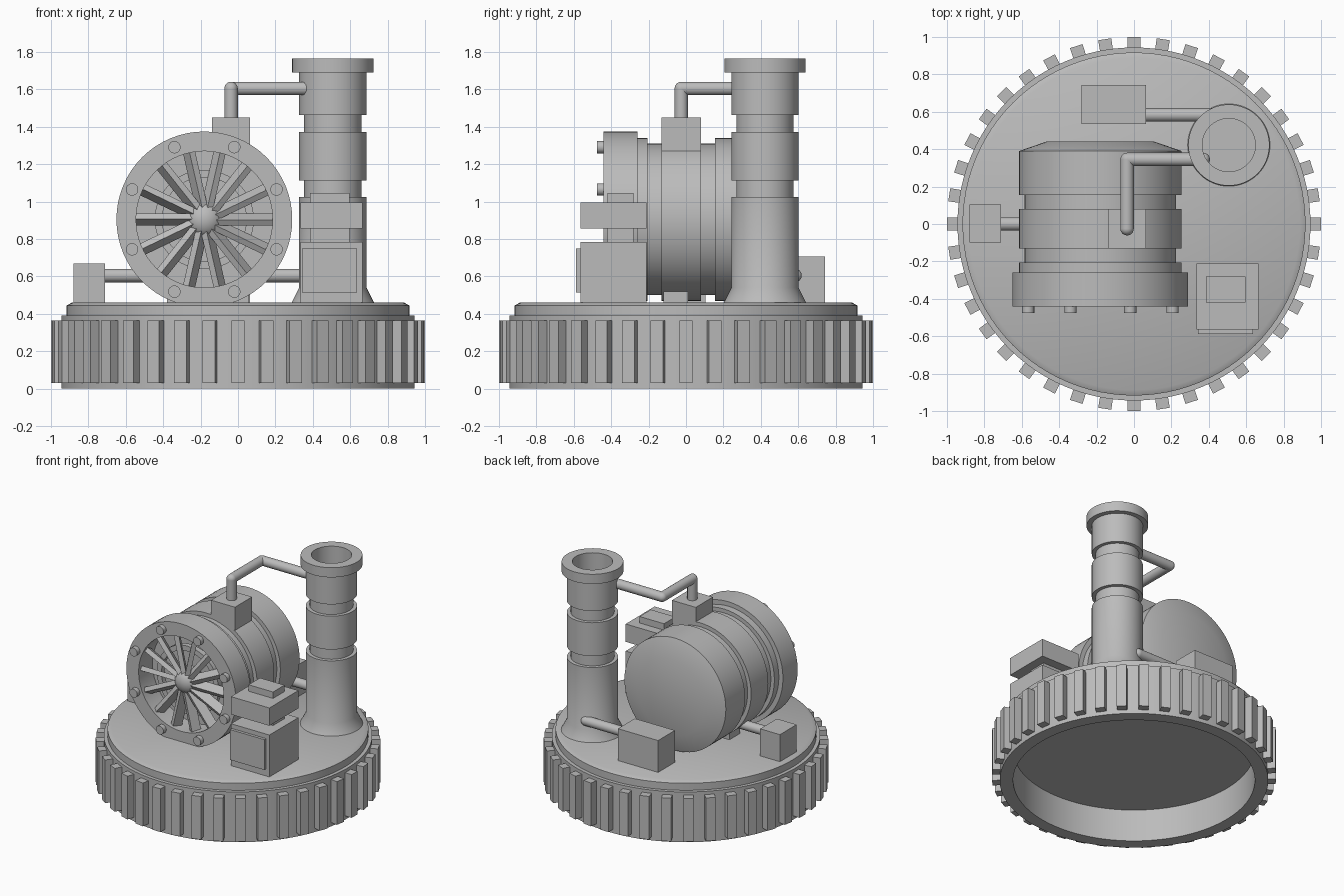
import bpy, bmesh, math
from mathutils import Matrix, Vector

cube = bpy.data.objects.get("Cube")
if cube:
    bpy.data.objects.remove(cube, do_unlink=True)

grey = bpy.data.materials.new("plain_grey")
grey.use_nodes = True
COLOUR = (0.5, 0.5, 0.5, 1)
grey.diffuse_color = COLOUR
grey.node_tree.nodes["Principled BSDF"].inputs["Base Color"].default_value = COLOUR
parts = []


def finish(name, bm, matrix=Matrix()):
    bmesh.ops.recalc_face_normals(bm, faces=bm.faces)
    mesh = bpy.data.meshes.new(name)
    bm.to_mesh(mesh)
    bm.free()
    mesh.materials.append(grey)
    obj = bpy.data.objects.new(name, mesh)
    obj.matrix_world = matrix
    bpy.context.collection.objects.link(obj)
    parts.append(obj)
    return obj


def add_box(bm, size, matrix):
    bmesh.ops.create_cube(bm, size=1, matrix=matrix @ Matrix.Diagonal((*size, 1)))


def box(name, x, y, z):
    """Box from three (low, high) ranges."""
    ranges = (x, y, z)
    bm = bmesh.new()
    centre = Vector([(a + b) / 2 for a, b in ranges])
    add_box(bm, [b - a for a, b in ranges], Matrix.Translation(centre))
    return finish(name, bm)


def lathe(name, profile, matrix, closed=False, steps=64):
    """Spin a (radius, height) profile about local z."""
    bm = bmesh.new()
    verts = [bm.verts.new((r, 0, h)) for r, h in profile]
    edges = [bm.edges.new(pair) for pair in zip(verts, verts[1:])]
    if closed:
        edges.append(bm.edges.new((verts[-1], verts[0])))
    bmesh.ops.spin(bm, geom=verts + edges, cent=(0, 0, 0), axis=(0, 0, 1),
                   angle=math.tau, steps=steps, use_duplicate=False)
    bmesh.ops.remove_doubles(bm, verts=bm.verts, dist=0.0005)
    return finish(name, bm, matrix)


def pipe(name, points, radius=0.036):
    """Straight tubes with round joints and ends."""
    bm = bmesh.new()
    points = [Vector(p) for p in points]
    for a, b in zip(points, points[1:]):
        turn = (b - a).to_track_quat("Z", "Y").to_matrix().to_4x4()
        bmesh.ops.create_cone(bm, cap_ends=True, segments=24, radius1=radius,
                              radius2=radius, depth=(b - a).length,
                              matrix=Matrix.Translation((a + b) / 2) @ turn)
    for p in points:
        bmesh.ops.create_uvsphere(bm, u_segments=24, v_segments=12, radius=radius,
                                  matrix=Matrix.Translation(p))
    return finish(name, bm)


# Hollow round base with stepped lid
lathe("base", [(0, .25), (.85, .25), (.85, 0), (.944, 0), (.944, .39), (.917, .39),
               (.917, .445), (.888, .46), (0, .46)], Matrix(), steps=96)

# Ribs around the base rim
bm = bmesh.new()
for i in range(40):
    turn = Matrix.Rotation(math.tau * i / 40, 4, "Z")
    add_box(bm, (.08, .07, .335), turn @ Matrix.Translation((.96, 0, .1975)))
finish("base_ribs", bm)

# Drum lying along y, with an open front flange and tapered back
AXIS = Matrix.Translation((-.18, 0, .905))
ALONG_Y = AXIS @ Matrix.Rotation(-math.pi / 2, 4, "X")
WIDE, NARROW = .435, .405
lathe("drum", [(0, -.27), (.365, -.27), (.365, -.44), (.47, -.44), (.47, -.26),
               (WIDE, -.26), (WIDE, -.205), (NARROW, -.205), (NARROW, -.13),
               (WIDE, -.13), (WIDE, .08), (NARROW, .08), (NARROW, .155),
               (WIDE, .155), (WIDE, .39), (.29, .44), (0, .44)], ALONG_Y)

# Tilted fan blades, backing ring and hub
bm = bmesh.new()
for i in range(14):
    turn = Matrix.Rotation(math.tau * i / 14, 4, "Y")
    add_box(bm, (.31, .07, .035),
            turn @ Matrix.Translation((.215, -.38, 0)) @ Matrix.Rotation(math.radians(30), 4, "X"))
finish("fan_blades", bm, AXIS)
lathe("fan_ring", [(.225, -.36), (.265, -.36), (.265, -.32), (.225, -.32)],
      ALONG_Y, closed=True)
bm = bmesh.new()
bmesh.ops.create_uvsphere(bm, u_segments=32, v_segments=16, radius=.105)
finish("fan_hub", bm, AXIS @ Matrix.Translation((0, -.345, 0)) @ Matrix.Diagonal((1, .9, 1, 1)))

# Flange bolts
bm = bmesh.new()
for i in range(8):
    turn = Matrix.Rotation(math.tau * (i + .5) / 8, 4, "Y")
    bmesh.ops.create_cone(bm, cap_ends=True, segments=20, radius1=.033, radius2=.033, depth=.06,
                          matrix=turn @ Matrix.Translation((.418, -.445, 0))
                          @ Matrix.Rotation(math.pi / 2, 4, "X"))
finish("flange_bolts", bm, AXIS)

# Drum feet and top fitting
for side, x in (("right", -.32), ("left", 0)):
    box(side + "_foot", (x - .06, x + .06), (-.12, .01), (.45, .52))
box("top_fitting", (-.14, .065), (-.13, .08), (1.27, 1.45))

# Chimney with flared foot, two grooves and hollow top
lathe("chimney", [(0, .46), (.22, .46), (.18, .54), (.18, 1.025), (.153, 1.025),
                  (.153, 1.113), (.18, 1.113), (.18, 1.372), (.153, 1.372), (.153, 1.463),
                  (.18, 1.463), (.18, 1.69), (.217, 1.69), (.217, 1.765), (.142, 1.765),
                  (.142, 1.3), (0, 1.3)], Matrix.Translation((.507, .422, 0)))

# Control cabinet with raised cap and front panel
X, Y = (.335, .665), (-.565, -.21)
box("cabinet", X, Y, (.455, .785))
box("cabinet_top", X, Y, (.857, .995))
box("cabinet_core", (.385, .595), (-.42, -.28), (.78, 1.045))
box("cabinet_panel", (.343, .637), (-.587, -.56), (.515, .75))

# Side and back boxes
box("side_box", (-.88, -.71), (-.1, .105), (.455, .67))
box("back_box", (-.28, .065), (.535, .742), (.455, .707))

# Connecting pipes
pipe("top_pipe", [(-.037, -.025, 1.43), (-.037, -.025, 1.605),
                  (-.037, .345, 1.605), (.37, .345, 1.605)])
pipe("side_pipe", [(-.74, 0, .605), (-.42, 0, .605)])
pipe("back_pipe", [(.03, .583, .605), (.45, .583, .605)])

# Smooth round surfaces, keep edges crisp
bpy.ops.object.select_all(action="DESELECT")
for obj in parts:
    obj.select_set(True)
bpy.context.view_layer.objects.active = parts[0]
bpy.ops.object.shade_smooth_by_angle(angle=math.radians(30))
